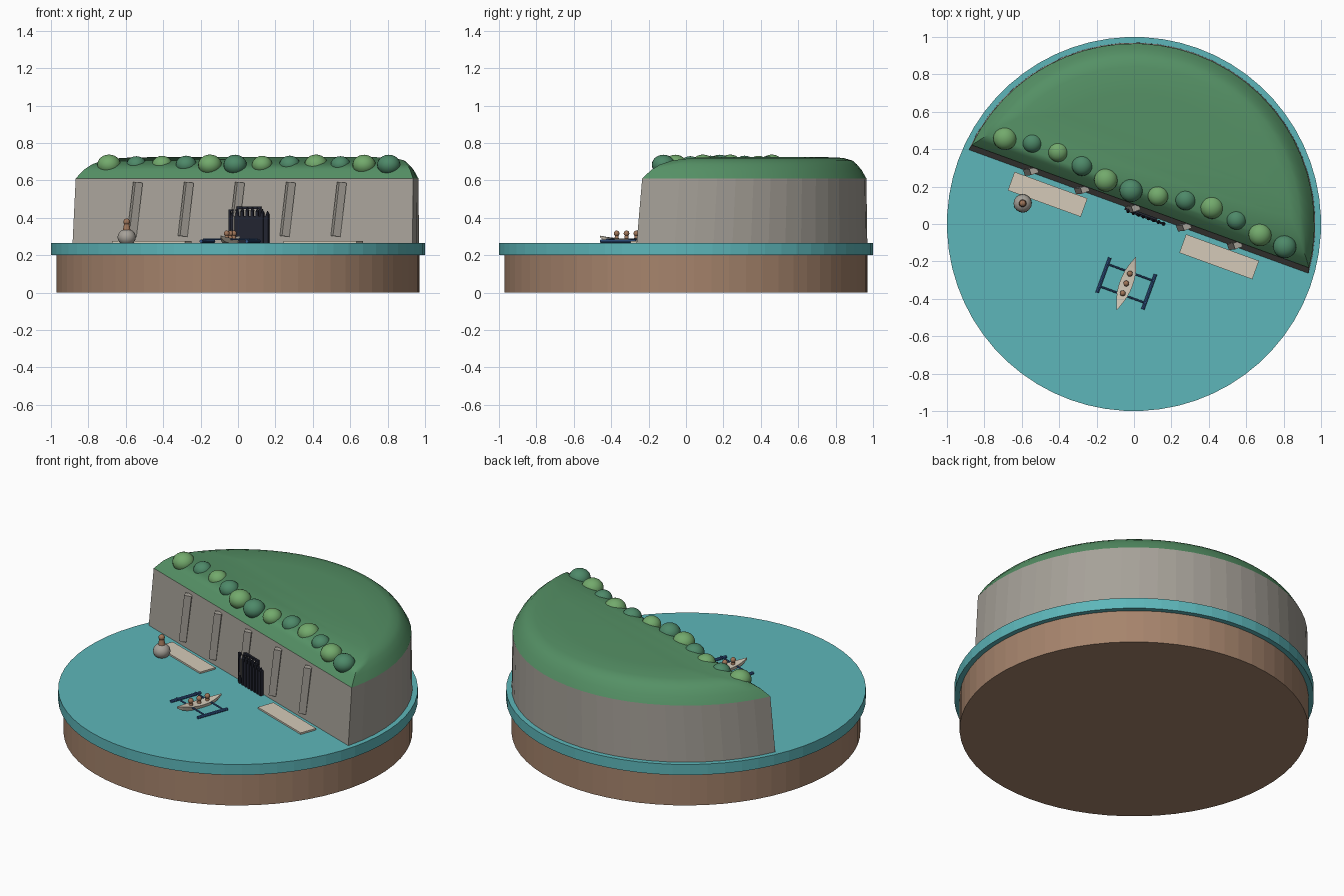
import bpy, bmesh, math
from math import radians, sin, cos, pi
from mathutils import Matrix, Vector

if "Cube" in bpy.data.objects:
    bpy.data.objects.remove(bpy.data.objects["Cube"])


def material(name, r, g, b):
    m = bpy.data.materials.new(name)
    m.use_nodes = True
    m.diffuse_color = (r, g, b, 1)
    m.node_tree.nodes["Principled BSDF"].inputs["Base Color"].default_value = (r, g, b, 1)
    return m


EARTH = material("earth brown", .38, .23, .15)
WATER = material("lagoon water", .11, .47, .49)
STONE = material("cliff stone", .38, .355, .315)
GRASS = material("hill grass", .09, .28, .13)
LEAF_LIGHT = material("light leaves", .17, .40, .15)
LEAF_DARK = material("dark leaves", .075, .25, .14)
SAND = material("pale sand", .66, .59, .48)
IRON = material("dark iron", .016, .018, .03)
BLUE = material("blue paint", .035, .10, .27)
CLAY = material("clay skin", .35, .18, .10)

# Everything above the water sits in a frame turned with the cliff face
TURN = Matrix.Rotation(radians(-20), 4, "Z")


def finish(name, bm, mat, matrix=Matrix(), smooth=None):
    bm.transform(TURN @ matrix)
    bmesh.ops.recalc_face_normals(bm, faces=bm.faces)
    mesh = bpy.data.meshes.new(name)
    bm.to_mesh(mesh)
    bm.free()
    mesh.materials.append(mat)
    if smooth:
        mesh.polygons.foreach_set("use_smooth", [True] * len(mesh.polygons))
        mesh.set_sharp_from_angle(angle=radians(smooth))
    ob = bpy.data.objects.new(name, mesh)
    bpy.context.scene.collection.objects.link(ob)
    return ob


def box(name, mat, loc, size, rot=Matrix()):
    bm = bmesh.new()
    bmesh.ops.create_cube(bm, size=1)
    bm.transform(Matrix.Diagonal((*size, 1)))
    return finish(name, bm, mat, Matrix.Translation(loc) @ rot)


def ball(name, mat, loc, r, squash=1, seg=16):
    bm = bmesh.new()
    bmesh.ops.create_uvsphere(bm, u_segments=seg, v_segments=seg // 2 + 2, radius=r)
    return finish(name, bm, mat, Matrix.Translation(loc) @ Matrix.Diagonal((1, 1, squash, 1)), 60)


def cone(name, mat, loc, r1, r2, h, seg=16, rot=Matrix(), smooth=None):
    bm = bmesh.new()
    bmesh.ops.create_cone(bm, cap_ends=True, segments=seg, radius1=r1, radius2=r2, depth=h)
    return finish(name, bm, mat, Matrix.Translation(loc) @ rot, smooth)


def loft(name, mat, rings, smooth=None, cap_start=True):
    bm = bmesh.new()
    loops = [[bm.verts.new(p) for p in ring] for ring in rings]
    n = len(loops[0])
    for a, b in zip(loops, loops[1:]):
        for i in range(n):
            j = (i + 1) % n
            bm.faces.new((a[i], a[j], b[j], b[i]))
    if cap_start:
        bm.faces.new(loops[0])
    bm.faces.new(loops[-1])
    return finish(name, bm, mat, smooth=smooth)


def half_disc(r, v, z, n=28):
    """Disc of radius r cut by the straight line y = v."""
    a = math.asin(v / r)
    return [(r * cos(a + (pi - 2 * a) * i / n), r * sin(a + (pi - 2 * a) * i / n), z)
            for i in range(n + 1)]


# Ground and lagoon
cone("ground_base", EARTH, (0, 0, .1), .97, .97, .2, 64)
cone("lagoon", WATER, (0, 0, .2325), 1, 1, .065, 64)

# Cliff with a leaning front, and the rounded grass hill on top
loft("cliff", STONE, [half_disc(.97, .07, .25), half_disc(.965, .1, .61)])
hill = [(.965, .1, .61), (.94, .14, .655), (.915, .18, .685),
        (.89, .235, .706), (.84, .32, .72), (.7, .42, .726)]
loft("grass_hill", GRASS, [half_disc(*h) for h in hill], smooth=50)

# Wavy row of bushes along the cliff edge
for i in range(12):
    r = (.063, .053, .055, .056)[i % 4] if i not in (5, 10, 11) else .062
    ball(f"bush_{i + 1}", LEAF_DARK if i % 2 else LEAF_LIGHT,
         (-.805 + .1458 * i, .195 + .033 * sin(i), .683), r, .87, 20)

# Leaning ribs on the cliff face
lean = Matrix.Rotation(radians(6), 4, "Y") @ Matrix.Rotation(radians(-3), 4, "X")
for i in range(5):
    box(f"cliff_rib_{i + 1}", STONE, (-.615 + .29 * i, .077, .445), (.042, .034, .29),
        lean @ Matrix.Rotation(radians(40), 4, "Z"))

# Iron gate: panel, spiked bars and top rails
GATE_U, GATE_V = .048, .055
box("gate_panel", IRON, (GATE_U + .01, GATE_V, .335), (.19, .012, .15))
for i in range(8):
    u = GATE_U - .1 + .2 * i / 7
    top = .415 + .022 * sin(pi * i / 7)
    box(f"gate_bar_{i + 1}", IRON, (u, GATE_V, (.265 + top) / 2), (.013, .02, top - .265))
    cone(f"gate_spike_{i + 1}", IRON, (u, GATE_V, top + .012), .011, 0, .024, 6)
box("gate_top_rail", IRON, (GATE_U - .01, GATE_V + .01, .454), (.14, .012, .012))
for side in (-1, 1):
    box(f"gate_rail_post_{side}", IRON, (GATE_U - .01 + side * .065, GATE_V + .01, .36),
        (.012, .012, .19))
box("gate_side_post", IRON, (GATE_U - .117, GATE_V + .005, .355), (.012, .012, .18))
box("gate_side_rail", IRON, (GATE_U - .1, GATE_V + .005, .44), (.045, .01, .01))

# Two landing platforms at the foot of the cliff
for side, name in ((-1, "right"), (1, "left")):
    box(f"{name}_landing", SAND, (side * .488, -.009, .268), (.415, .105, .014))

# Seated figure on a round rock
U, V = -.597, -.1
ball("figure_rock", STONE, (U, V, .296), .049, .9)
cone("figure_body", CLAY, (U, V, .343), .024, .014, .05, 12, smooth=40)
ball("figure_head", CLAY, (U, V, .378), .018, 1, 12)

# Outrigger canoe: hull with raised pointed ends
U, V = .07, -.313


def hull_section(t):
    w = max(.036 * (1 - t * t), .002)
    top = .288 + .016 * t * t
    low = .264 + .03 * t ** 4
    y = V + .15 * t
    return [(U - w, y, top), (U - w * .6, y, low), (U + w * .6, y, low), (U + w, y, top)]


loft("canoe_hull", SAND, [hull_section(-1 + i / 5) for i in range(11)])
along = Matrix.Rotation(radians(90), 4, "X")
across = Matrix.Rotation(radians(90), 4, "Y")
for side in (-1, 1):
    cone(f"outrigger_float_{side}", BLUE, (U + side * .13, V, .274), .009, .009, .2, 8, along)
    cone(f"outrigger_pole_{side}", BLUE, (U, V + side * .063, .285), .005, .005, .26, 8, across)

# Three paddlers
for i in (-1, 0, 1):
    cone(f"paddler_body_{i + 2}", CLAY, (U, V + .056 * i, .296), .013, .009, .025, 10, smooth=40)
    ball(f"paddler_head_{i + 2}", CLAY, (U, V + .056 * i, .316), .0155, 1, 12)
